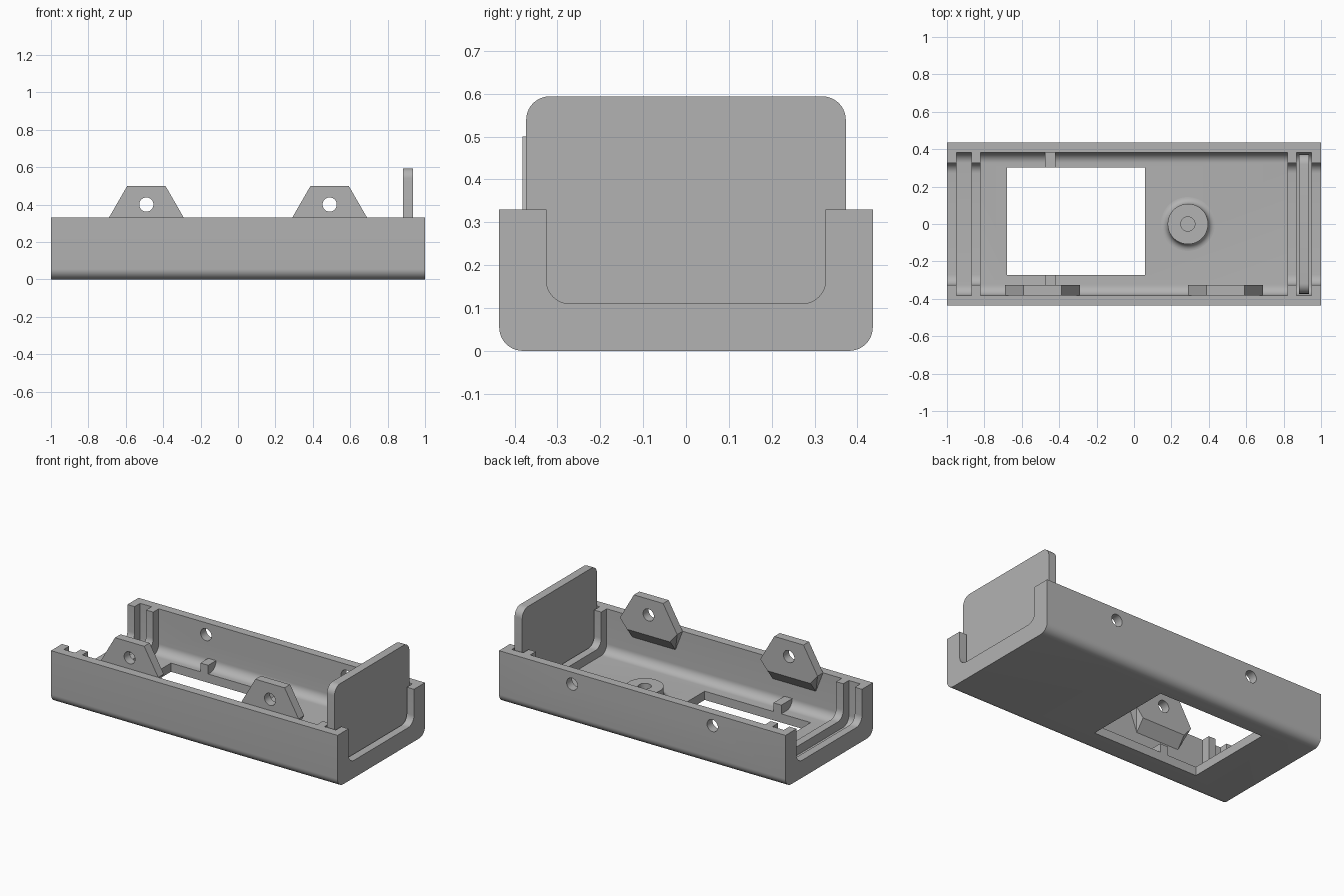
import bpy, bmesh, math
from mathutils import Matrix, Vector

cube = bpy.data.objects.get("Cube")
if cube:
    bpy.data.objects.remove(cube, do_unlink=True)

GREY = (0.45, 0.45, 0.45, 1)
mat = bpy.data.materials.new("plain grey")
mat.use_nodes = True
mat.diffuse_color = GREY
mat.node_tree.nodes["Principled BSDF"].inputs["Base Color"].default_value = GREY

HALF_Y, RIM, WALL, R = 0.436, 0.33, 0.055, 0.055
SLOT_Y, RIB_Y = HALF_Y - WALL, HALF_Y - 2 * WALL
TAB_X = 0.49


def make(name, bm):
    bmesh.ops.recalc_face_normals(bm, faces=bm.faces)
    mesh = bpy.data.meshes.new(name)
    bm.to_mesh(mesh)
    bm.free()
    mesh.materials.append(mat)
    obj = bpy.data.objects.new(name, mesh)
    bpy.context.collection.objects.link(obj)
    return obj


def prism(name, x0, x1, half_y, z0, z1, round_top=False, round_bottom=True):
    """Rounded rectangle in YZ, extruded along x."""
    pts = []
    for sy, sz, start in ((1, 1, 0), (-1, 1, 90), (-1, -1, 180), (1, -1, 270)):
        r = R if (round_top if sz > 0 else round_bottom) else 0
        cy, cz = sy * (half_y - r), (z1 - r if sz > 0 else z0 + r)
        for i in range(11 if r else 1):
            a = math.radians(start + 9 * i)
            pts.append((x0, cy + r * math.cos(a), cz + r * math.sin(a)))
    bm = bmesh.new()
    face = bm.faces.new([bm.verts.new(p) for p in pts])
    out = bmesh.ops.extrude_face_region(bm, geom=[face])
    moved = [v for v in out["geom"] if isinstance(v, bmesh.types.BMVert)]
    bmesh.ops.translate(bm, verts=moved, vec=(x1 - x0, 0, 0))
    return make(name, bm)


def box(name, x0, x1, y0, y1, z0, z1):
    bm = bmesh.new()
    bmesh.ops.create_cube(bm, size=1)
    bmesh.ops.scale(bm, verts=bm.verts, vec=(x1 - x0, y1 - y0, z1 - z0))
    bmesh.ops.translate(bm, verts=bm.verts,
                        vec=((x0 + x1) / 2, (y0 + y1) / 2, (z0 + z1) / 2))
    return make(name, bm)


def hole(x, y, z):
    """Round cutter along y."""
    bm = bmesh.new()
    bmesh.ops.create_cone(bm, cap_ends=True, segments=32, radius1=0.038, radius2=0.038,
                          depth=0.2, matrix=Matrix.Translation((x, y, z))
                          @ Matrix.Rotation(math.pi / 2, 4, "X"))
    return make("hole_cutter", bm)


def cut(obj, cutters):
    bpy.context.view_layer.objects.active = obj
    for c in cutters:
        m = obj.modifiers.new("cut", "BOOLEAN")
        m.operation, m.solver, m.object = "DIFFERENCE", "EXACT", c
        bpy.ops.object.modifier_apply(modifier=m.name)
        bpy.data.objects.remove(c, do_unlink=True)


def smooth(obj):
    bpy.ops.object.select_all(action="DESELECT")
    obj.select_set(True)
    bpy.context.view_layer.objects.active = obj
    bpy.ops.object.shade_smooth_by_angle(angle=math.radians(30))


# Tray: ribbed U channel with end slots, floor window and back wall holes
tray = prism("tray", -1, 1, HALF_Y, 0, RIM)
cutters = [prism("channel_cutter", -1.1, 1.1, RIB_Y, 2 * WALL, 0.5)]
for x0, x1 in ((-0.82, 0.82), (-0.95, -0.87), (0.87, 0.95)):
    cutters.append(prism("cavity_cutter", x0, x1, SLOT_Y, WALL, 0.6))
cutters.append(box("window_cutter", -0.68, 0.06, -0.272, 0.303, -0.1, 0.2))
cutters += [hole(s * TAB_X, HALF_Y, 0.255) for s in (-1, 1)]
cut(tray, cutters)
smooth(tray)

# End panel standing in the slot
smooth(prism("end_panel", 0.882, 0.935, 0.373, 0.06, 0.594, round_top=True))

# Screw tabs on the front wall, wedge shaped underneath
for side, s in (("right", -1), ("left", 1)):
    bm = bmesh.new()
    for y, bottom in ((-SLOT_Y, 0.20), (-RIB_Y, 0.27)):
        for half, z in ((0.102, 0.5), (0.2, RIM), (0.15, bottom)):
            for d in (-half, half):
                bm.verts.new((s * TAB_X + d, y, z))
    bmesh.ops.convex_hull(bm, input=bm.verts)
    bmesh.ops.dissolve_limit(bm, angle_limit=0.01, verts=bm.verts, edges=bm.edges)
    tab = make(side + "_screw_tab", bm)
    cut(tab, [hole(s * TAB_X, -0.35, 0.4)])
    smooth(tab)

# Small stops beside the window
box("back_stop", -0.475, -0.42, 0.303, SLOT_Y + 0.01, 0.05, 0.11)
box("front_stop", -0.475, -0.42, -SLOT_Y - 0.01, -0.272, 0.05, 0.11)

# Round boss with filleted foot and blind hole
profile = [(0, 0.06), (0.038, 0.06), (0.038, 0.13), (0.108, 0.13)]
for i in range(9):
    a = math.radians(11.25 * i)
    profile.append((0.144 - 0.036 * math.cos(a), 0.091 - 0.036 * math.sin(a)))
bm = bmesh.new()
verts = [bm.verts.new((r, 0, z)) for r, z in profile]
edges = [bm.edges.new(pair) for pair in zip(verts, verts[1:])]
bmesh.ops.spin(bm, geom=verts + edges, cent=(0, 0, 0), axis=(0, 0, 1),
               angle=math.tau, steps=48)
bmesh.ops.remove_doubles(bm, verts=bm.verts, dist=0.0005)
bmesh.ops.translate(bm, verts=bm.verts, vec=(0.288, 0, 0))
boss = make("boss", bm)
# Make sure the open-bottomed boss faces outward
top = max(boss.data.polygons, key=lambda p: p.center.z)
if top.normal.z < 0:
    boss.data.flip_normals()
smooth(boss)
